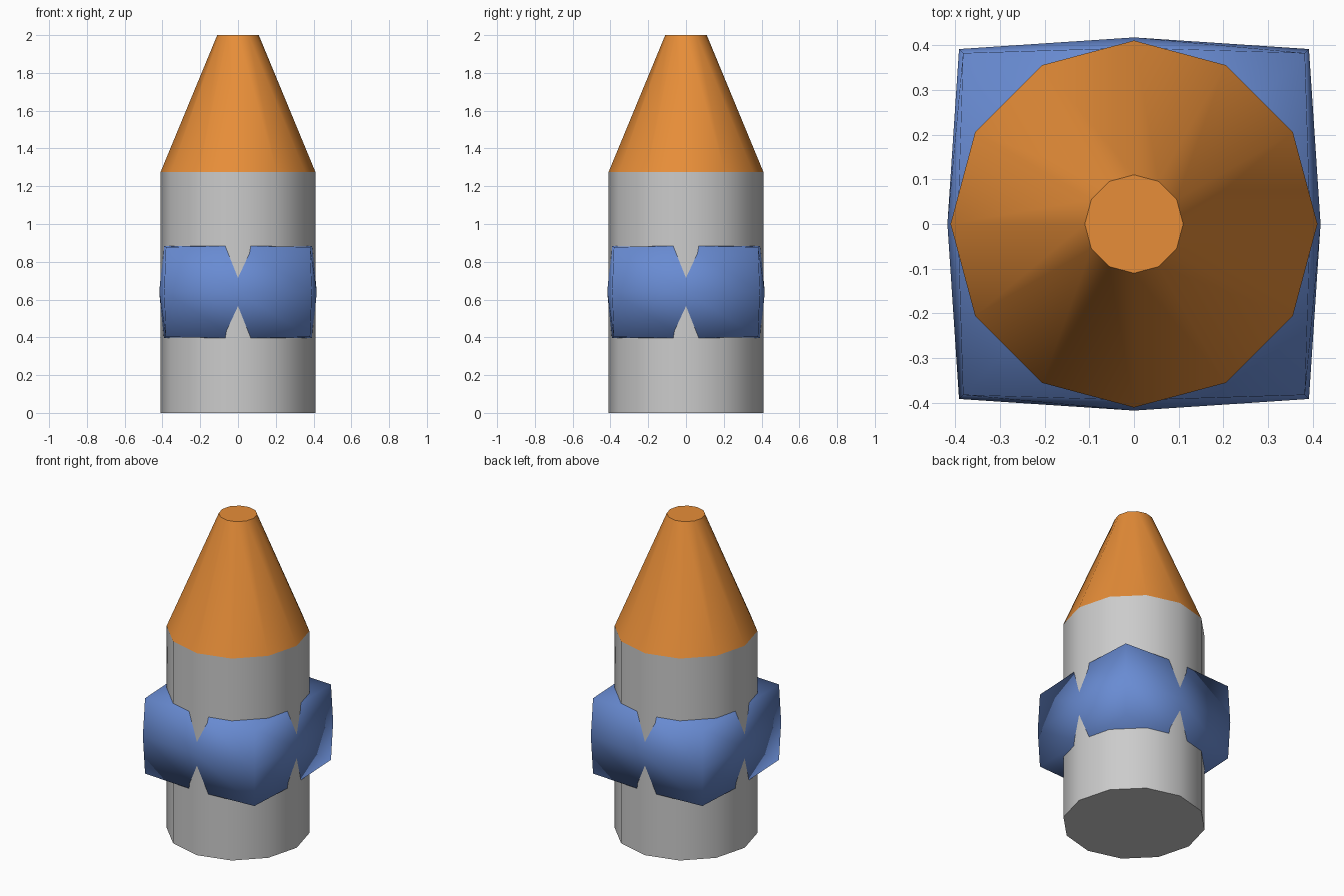
import bpy, bmesh, math

if "Cube" in bpy.data.objects:
    bpy.data.objects.remove(bpy.data.objects["Cube"])


def finish(obj, name, angle, color=None):
    obj.name = name
    bpy.ops.object.select_all(action='DESELECT')
    obj.select_set(True)
    bpy.context.view_layer.objects.active = obj
    bpy.ops.object.shade_smooth_by_angle(angle=math.radians(angle))
    if color:
        mat = bpy.data.materials.new(name + "_paint")
        mat.diffuse_color = color
        mat.use_nodes = True
        mat.node_tree.nodes["Principled BSDF"].inputs["Base Color"].default_value = mat.diffuse_color
        obj.data.materials.append(mat)


def tapered(name, r1, r2, z0, z1, color=None):
    bpy.ops.mesh.primitive_cone_add(vertices=12, radius1=r1, radius2=r2,
                                    depth=z1 - z0, location=(0, 0, (z0 + z1) / 2))
    finish(bpy.context.object, name, 40, color)


# Twelve-sided body and tapered nose
tapered("body", 0.41, 0.41, 0, 1.275)
tapered("nose_cone", 0.41, 0.11, 1.275, 2.0, (0.80, 0.27, 0.04, 1))

# Square band: a box subdivided once, with its face centres bulging outward
bm = bmesh.new()
bmesh.ops.create_cube(bm, size=2)
bmesh.ops.subdivide_edges(bm, edges=bm.edges[:], cuts=1, use_grid_fill=True)
side = {1: 0.417, 2: 0.391, 3: 0.382}
half_height = {1: 0.26, 2: 0.245, 3: 0.238}
for v in bm.verts:
    n = sum(abs(c) > 0.5 for c in v.co)
    # middles of the top and bottom rims sit slightly further out than the corners
    s = 0.394 if n == 2 and abs(v.co.z) > 0.5 else side[n]
    v.co = (v.co.x * s, v.co.y * s, v.co.z * half_height[n] + 0.64)
mesh = bpy.data.meshes.new("square_band")
bm.to_mesh(mesh)
bm.free()
band = bpy.data.objects.new("square_band", mesh)
bpy.context.collection.objects.link(band)
finish(band, "square_band", 100, (0.14, 0.26, 0.65, 1))
